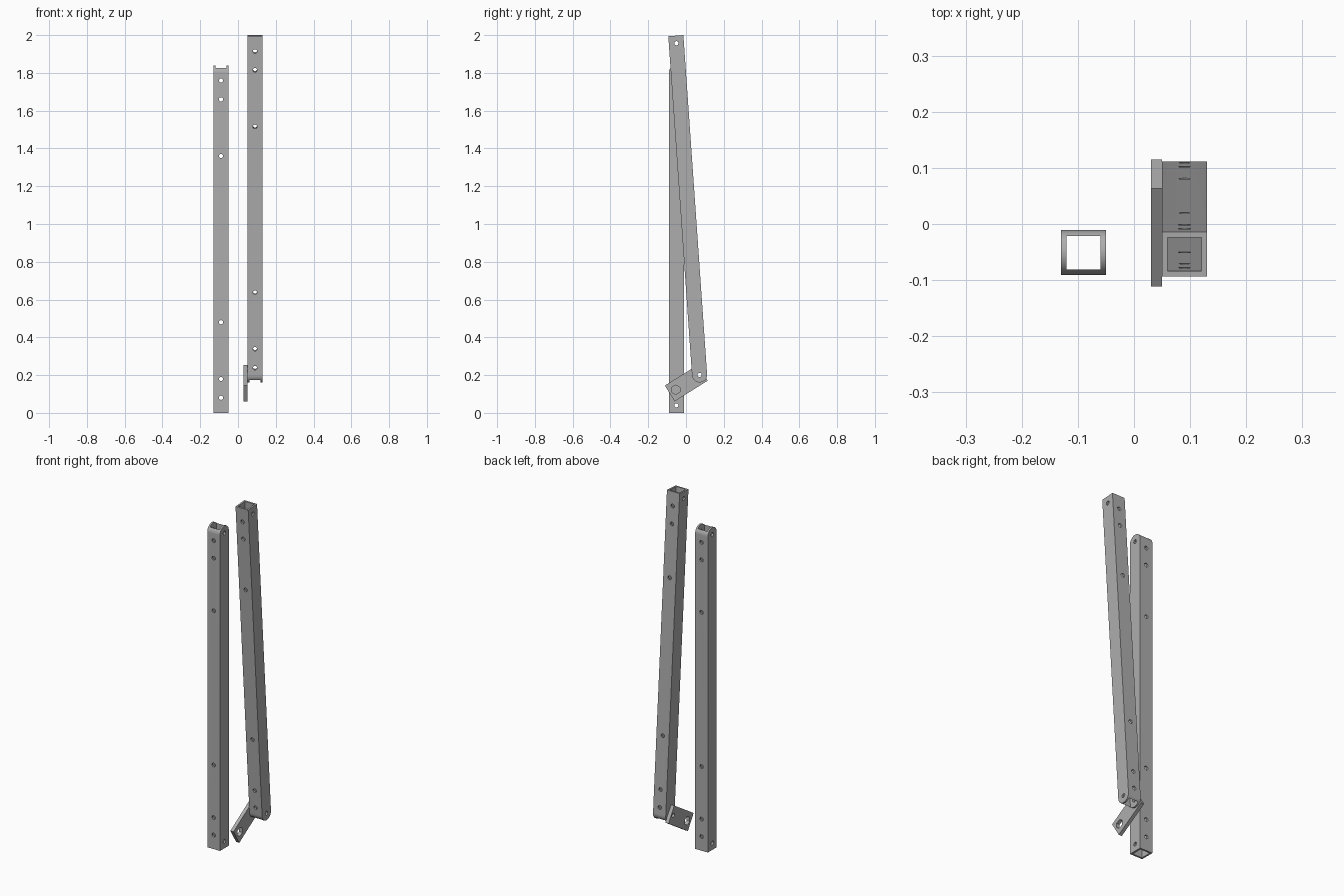
import bpy
import bmesh
from math import pi, cos, sin, radians
from mathutils import Matrix, Vector

default = bpy.data.objects.get("Cube")
if default:
    bpy.data.objects.remove(default)

steel = bpy.data.materials.new("grey steel")
steel.use_nodes = True
grey = (0.42, 0.42, 0.42, 1)
steel.diffuse_color = grey
steel.node_tree.nodes["Principled BSDF"].inputs["Base Color"].default_value = grey

HALF = 0.04        # half the tube width
WALL = 0.01
LENGTH = 1.84
SPAN = LENGTH - 2 * HALF   # distance between the pivot holes
HOLE = 0.011


def prism(name, outline, x0, x1):
    """Extrude a (y, z) outline along x."""
    bm = bmesh.new()
    face = bm.faces.new([bm.verts.new((x0, y, z)) for y, z in outline])
    top = bmesh.ops.extrude_face_region(bm, geom=[face])
    verts = [v for v in top["geom"] if isinstance(v, bmesh.types.BMVert)]
    bmesh.ops.translate(bm, verts=verts, vec=(x1 - x0, 0, 0))
    bmesh.ops.recalc_face_normals(bm, faces=bm.faces)
    mesh = bpy.data.meshes.new(name)
    bm.to_mesh(mesh)
    bm.free()
    mesh.materials.append(steel)
    obj = bpy.data.objects.new(name, mesh)
    bpy.context.scene.collection.objects.link(obj)
    return obj


def rectangle(y0, y1, z0, z1):
    return [(y0, z0), (y1, z0), (y1, z1), (y0, z1)]


def circle(y, z, r, sides=24, start=0.0):
    angles = [start + 2 * pi * i / sides for i in range(sides)]
    return [(y + r * cos(a), z + r * sin(a)) for a in angles]


def cut(obj, cutters):
    """Subtract each cutter, bake the result and remove the cutters."""
    for cutter in cutters:
        cutter.hide_render = True
        mod = obj.modifiers.new("cut", 'BOOLEAN')
        mod.operation = 'DIFFERENCE'
        mod.solver = 'EXACT'
        mod.object = cutter
    bpy.context.view_layer.update()
    graph = bpy.context.evaluated_depsgraph_get()
    baked = bpy.data.meshes.new_from_object(obj.evaluated_get(graph))
    obj.modifiers.clear()
    obj.data = baked
    for cutter in cutters:
        bpy.data.objects.remove(cutter)


def smooth(obj):
    bpy.ops.object.select_all(action='DESELECT')
    obj.select_set(True)
    bpy.context.view_layer.objects.active = obj
    bpy.ops.object.shade_smooth_by_angle(angle=radians(30))


def square_tube(name, location, tilt):
    """Hollow square tube, origin at the plain end's pivot, far end rounded."""
    arc = [(HALF * cos(pi * i / 32), SPAN + HALF * sin(pi * i / 32)) for i in range(33)]
    tube = prism(name, [(-HALF, -HALF), (HALF, -HALF)] + arc, -HALF, HALF)
    inner = HALF - WALL
    cutters = [prism("bore", rectangle(-inner, inner, -0.1, SPAN + 0.1), -inner, inner)]
    # Pivot holes through the side walls
    for z in (0, SPAN):
        cutters.append(prism("pivot_cutter", circle(0, z, HOLE), -0.1, 0.1))
    # Bolt holes through the front and back walls, symmetric along the length
    for d in (0.04, 0.14, 0.44):
        for z in (d, SPAN - d):
            drill = prism("bolt_cutter", circle(0, 0, HOLE), -0.1, 0.1)
            drill.data.transform(Matrix.Translation((0, 0, z)) @ Matrix.Rotation(pi / 2, 4, 'Z'))
            cutters.append(drill)
    cut(tube, cutters)
    tube.location = location
    tube.rotation_euler.x = tilt
    smooth(tube)
    return tube


# Upright tube on the right, rounded end up
square_tube("upright_tube", (-0.09, -0.051, HALF), 0)

# Leaning tube on the left, rounded end down
TILT = radians(4)
top_pivot = Vector((0.09, -0.051, 1.957))
square_tube("leaning_tube", top_pivot, pi + TILT)

# Flat link plate beside the foot of the leaning tube
SLOPE = radians(32)
centre = Vector((0.04, 0.0015, 0.1575))
plate = prism("link_plate", rectangle(-0.103, 0.103, -0.049, 0.049), -0.01, 0.01)
foot = top_pivot + Vector((0, SPAN * sin(TILT), -SPAN * cos(TILT)))
local = Matrix.Rotation(-SLOPE, 3, 'X') @ (foot - centre)
cut(plate, [
    prism("plate_pivot_cutter", circle(local.y, local.z, HOLE), -0.1, 0.1),
    prism("hex_cutter", circle(-0.066, 0, 0.025, 6, pi / 6 - SLOPE), -0.1, 0.1),
])
plate.location = centre
plate.rotation_euler.x = SLOPE
smooth(plate)
